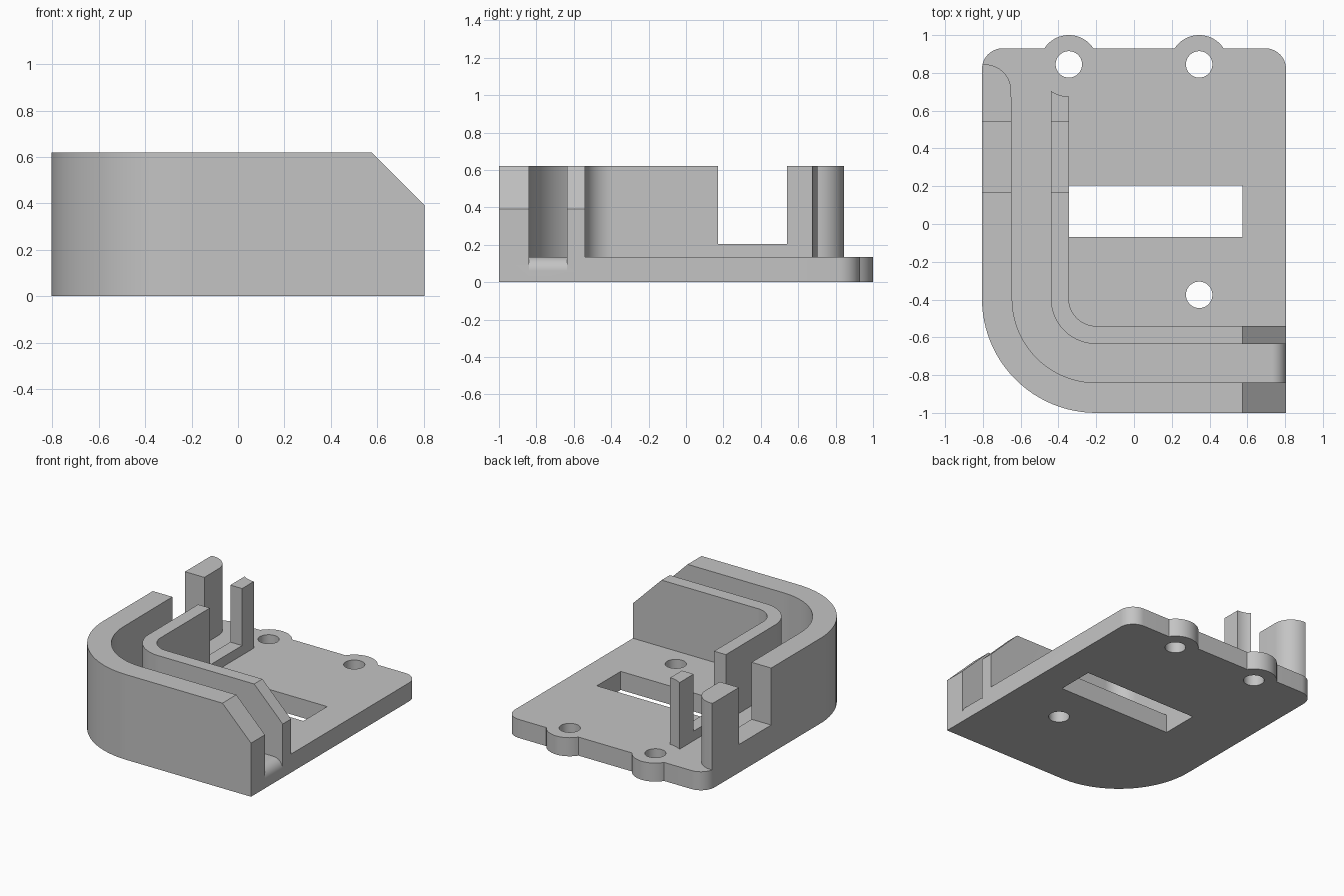
import bpy
import bmesh
from math import sin, cos, radians, degrees, asin

if "Cube" in bpy.data.objects:
    bpy.data.objects.remove(bpy.data.objects["Cube"], do_unlink=True)

grey = bpy.data.materials.new("plain grey")
grey.use_nodes = True
colour = (0.55, 0.55, 0.55, 1)
grey.diffuse_color = colour
grey.node_tree.nodes["Principled BSDF"].inputs["Base Color"].default_value = colour

BASE, TOP = 0.135, 0.62          # floor and wall heights
SIDE, FRONT, BACK = 0.805, -1.0, 0.93
BEND = (-0.2, -0.395)            # shared centre of the wall bends
CORNER, CORNER_Y = 0.11, 0.82
HOLE_X, HOLE_Y, LUG = 0.345, 0.845, 0.155


def arc(centre, r, a, b, n=24):
    """Points on an arc from angle a to angle b, in degrees."""
    steps = [radians(a + (b - a) * i / n) for i in range(n + 1)]
    return [(centre[0] + r * cos(t), centre[1] + r * sin(t)) for t in steps]


def prism(name, outline, lo, hi, along_y=False):
    """Extrude an outline along z, or an xz outline along y."""
    place = (lambda p, h: (p[0], h, p[1])) if along_y else (lambda p, h: (p[0], p[1], h))
    bm = bmesh.new()
    face = bm.faces.new([bm.verts.new(place(p, lo)) for p in outline])
    grown = bmesh.ops.extrude_face_region(bm, geom=[face])["geom"]
    shift = place((0, 0), hi - lo)
    bmesh.ops.translate(bm, vec=shift, verts=[v for v in grown if isinstance(v, bmesh.types.BMVert)])
    bmesh.ops.recalc_face_normals(bm, faces=bm.faces)
    mesh = bpy.data.meshes.new(name)
    bm.to_mesh(mesh)
    bm.free()
    mesh.materials.append(grey)
    obj = bpy.data.objects.new(name, mesh)
    bpy.context.collection.objects.link(obj)
    return obj


def box(name, x0, x1, y0, y1, z0, z1):
    return prism(name, [(x0, y0), (x1, y0), (x1, y1), (x0, y1)], z0, z1)


def combine(body, tool, operation):
    mod = body.modifiers.new(operation, "BOOLEAN")
    mod.operation = operation
    mod.solver = "EXACT"
    mod.object = tool
    bpy.context.view_layer.objects.active = body
    bpy.ops.object.modifier_apply(modifier=mod.name)
    bpy.data.objects.remove(tool, do_unlink=True)


# Base plate with two mounting lugs on the back edge
lug_angle = degrees(asin((BACK - HOLE_Y) / LUG))
outline = [(SIDE, FRONT)]
outline += arc((SIDE - CORNER, CORNER_Y), CORNER, 0, 90, 14)
for x in (HOLE_X, -HOLE_X):
    outline += arc((x, HOLE_Y), LUG, lug_angle, 180 - lug_angle)
outline += arc((CORNER - SIDE, CORNER_Y), CORNER, 90, 180, 14)
outline += arc(BEND, SIDE + BEND[0], 180, 270)
bracket = prism("channel_bracket", outline, 0, BASE)

# Outer wall, rounded off at its back end
outline = arc(BEND, SIDE + BEND[0], 180, 270) + [(SIDE, FRONT), (SIDE, -0.84)]
outline += arc(BEND, 0.445, 270, 180)
outline += arc((-0.79, 0.705), 0.14, 0, 90, 16)
outline += arc((CORNER - SIDE, CORNER_Y), CORNER, 180 - 180 / 14, 180, 2)
combine(bracket, prism("outer_wall", outline, 0, TOP), "UNION")

# Inner wall, its back end hollowed around the mounting hole
outline = arc(BEND, 0.24, 180, 270) + [(SIDE, -0.635), (SIDE, -0.54)]
outline += arc(BEND, 0.145, 270, 175 + 5)
outline[-1] = (-0.345, BEND[1])
outline += arc((-HOLE_X, HOLE_Y), 0.17, 270, 236, 8)
combine(bracket, prism("inner_wall", outline, 0.05, TOP), "UNION")

# Mounting holes and slot through the plate
for x, y in ((HOLE_X, HOLE_Y), (-HOLE_X, HOLE_Y), (HOLE_X, -0.375)):
    hole = prism("hole_cutter", arc((x, y), 0.07, 0, 352.5, 47), -0.1, 0.3)
    combine(bracket, hole, "DIFFERENCE")
combine(bracket, box("slot_cutter", -0.345, 0.575, -0.07, 0.205, -0.1, 0.3), "DIFFERENCE")

# Notch across both walls
combine(bracket, box("notch_cutter", -0.9, -0.3, 0.17, 0.54, 0.205, 0.8), "DIFFERENCE")

# Sloped wall ends and the rounded lip of the channel
slope = [(0.475, 0.72), (0.905, 0.29), (0.905, 0.72)]
combine(bracket, prism("slope_cutter", slope, -1.1, -0.5, True), "DIFFERENCE")
lip = arc((0.73, 0.06), 0.075, 90, 0, 16) + [(0.85, 0.06), (0.85, 0.2), (0.73, 0.2)]
combine(bracket, prism("lip_cutter", lip, -0.84, -0.635, True), "DIFFERENCE")

# Smooth the curved faces only
bpy.ops.object.select_all(action="DESELECT")
bracket.select_set(True)
bpy.context.view_layer.objects.active = bracket
bpy.ops.object.shade_smooth_by_angle(angle=radians(25))
